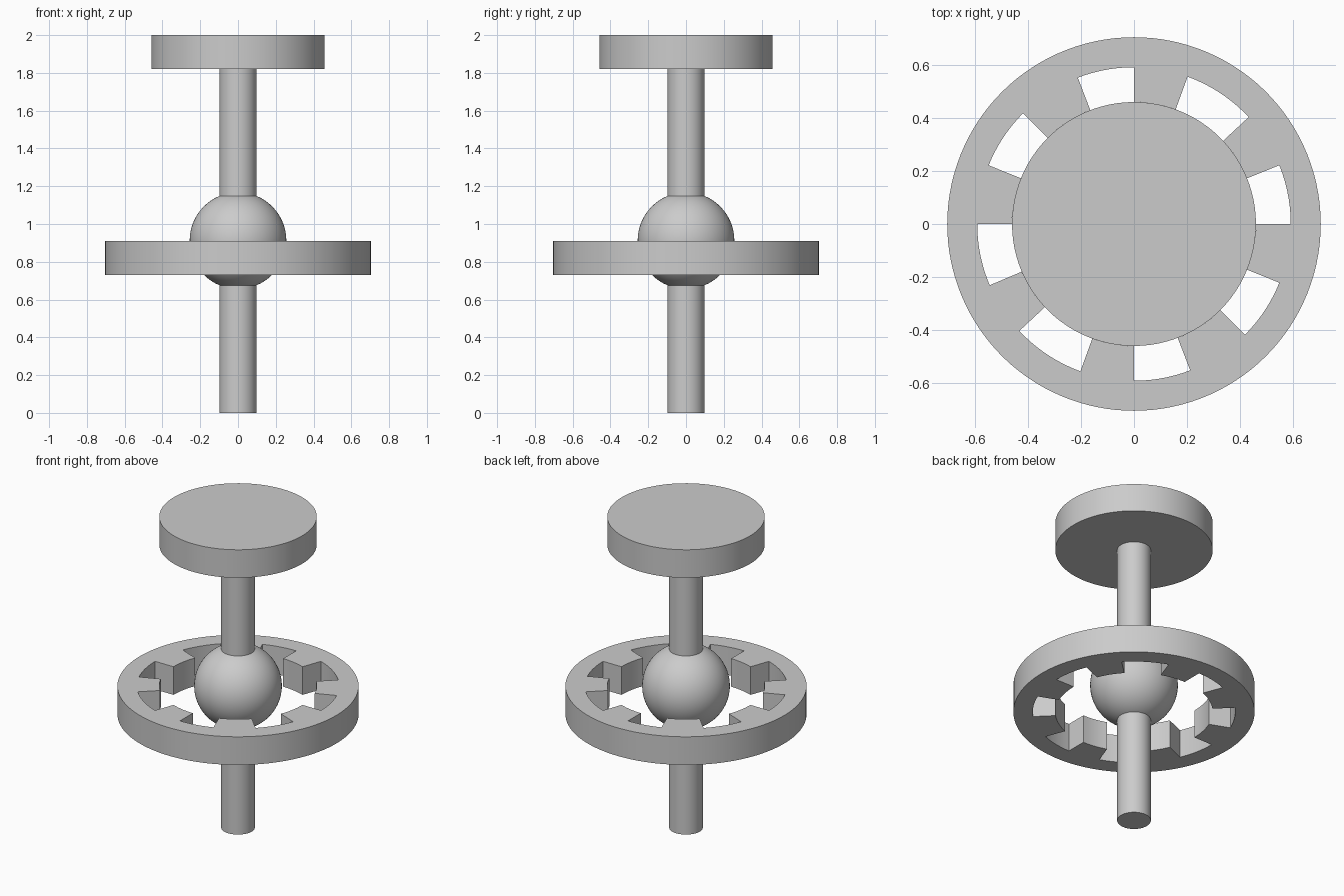
import bpy, bmesh
from math import cos, sin, radians

cube = bpy.data.objects.get("Cube")
if cube:
    bpy.data.objects.remove(cube, do_unlink=True)

grey = bpy.data.materials.new("plain grey")
grey.use_nodes = True
colour = (0.6, 0.6, 0.6, 1)
grey.diffuse_color = colour
grey.node_tree.nodes["Principled BSDF"].inputs["Base Color"].default_value = colour


def finish(obj, name):
    obj.name = name
    obj.data.materials.append(grey)
    bpy.ops.object.select_all(action='DESELECT')
    obj.select_set(True)
    bpy.context.view_layer.objects.active = obj
    bpy.ops.object.shade_smooth_by_angle(angle=radians(30))


def cylinder(name, radius, bottom, top):
    bpy.ops.mesh.primitive_cylinder_add(
        vertices=96, radius=radius, depth=top - bottom,
        location=(0, 0, (bottom + top) / 2))
    finish(bpy.context.object, name)


# Shaft, round cap and central ball
cylinder("shaft", 0.098, 0, 1.85)
cylinder("cap", 0.459, 1.82, 2)
bpy.ops.mesh.primitive_uv_sphere_add(
    segments=64, ring_count=32, radius=0.256, location=(0, 0, 0.912))
finish(bpy.context.object, "ball")

# Notched ring: a rim with inward teeth between the slots
OUTER, RIM, TOOTH = 0.703, 0.59, 0.459
RING_TOP, RING_HEIGHT = 0.911, 0.181
slots = [(0, 22), (43, 70), (90, 111), (135, 158),
         (180, 203), (223, 250), (270, 291), (315, 338)]
bm = bmesh.new()


def cell(a, b, inner, outer):
    corners = [(inner, a), (outer, a), (outer, b), (inner, b)]
    bm.faces.new([bm.verts.new((r * cos(radians(t)), r * sin(radians(t)), RING_TOP))
                  for r, t in corners])


def arc(start, end, inner, outer):
    steps = max(1, round((end - start) / 3))
    for i in range(steps):
        cell(start + (end - start) * i / steps,
             start + (end - start) * (i + 1) / steps, inner, outer)


for i, (start, end) in enumerate(slots):
    following = slots[i + 1][0] if i + 1 < len(slots) else 360
    arc(start, end, RIM, OUTER)
    arc(end, following, RIM, OUTER)
    arc(end, following, TOOTH, RIM)

bmesh.ops.remove_doubles(bm, verts=bm.verts, dist=0.0001)
mesh = bpy.data.meshes.new("notched_ring")
bm.to_mesh(mesh)
bm.free()
ring = bpy.data.objects.new("notched_ring", mesh)
bpy.context.collection.objects.link(ring)
bpy.context.view_layer.objects.active = ring
solid = ring.modifiers.new("thickness", 'SOLIDIFY')
solid.thickness = RING_HEIGHT
solid.offset = -1
bpy.ops.object.modifier_apply(modifier=solid.name)
finish(ring, "notched_ring")
